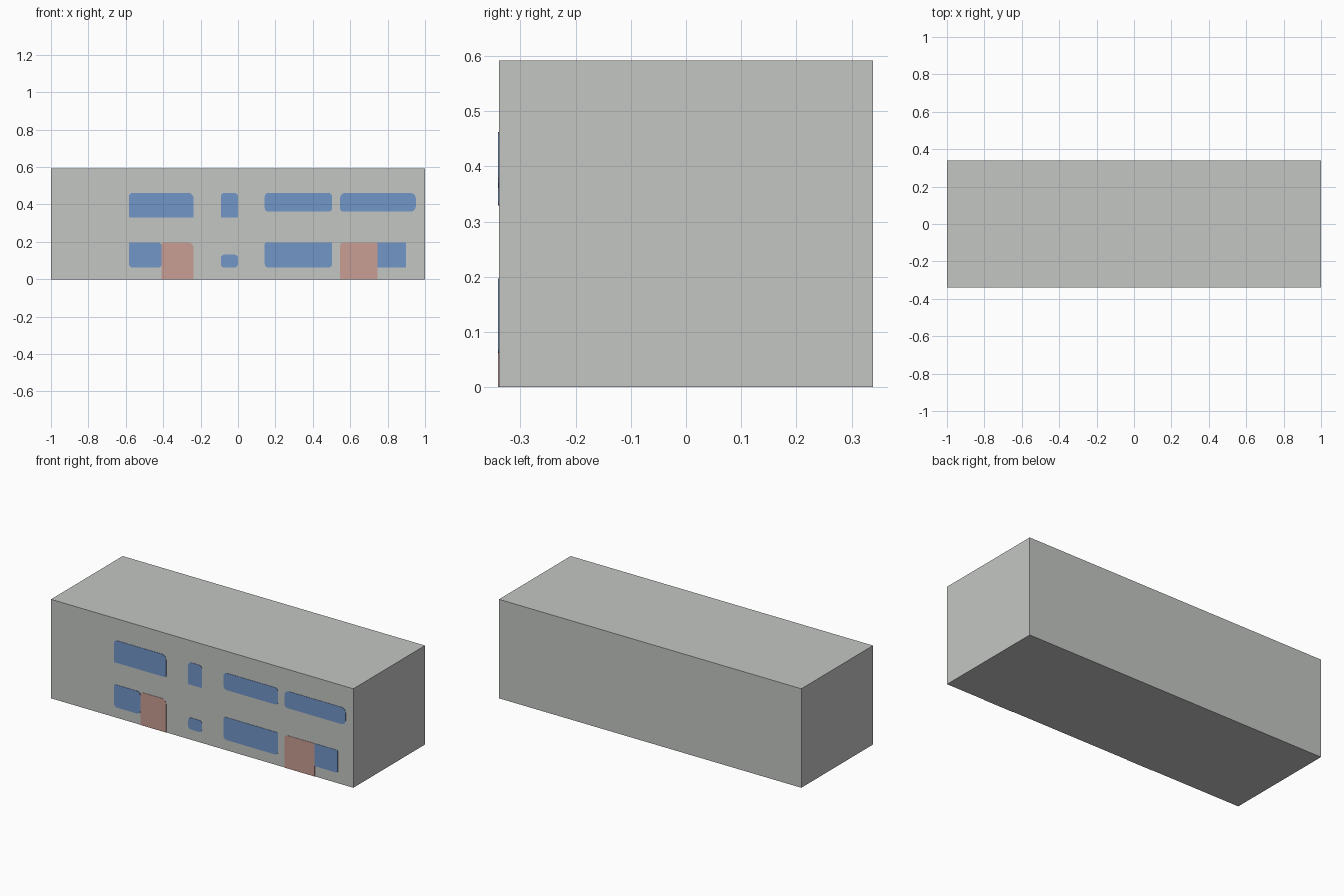
import bpy, bmesh, math

if "Cube" in bpy.data.objects:
    bpy.data.objects.remove(bpy.data.objects["Cube"])

W, D, H = 2.0, 0.677, 0.592      # body size
PLATE = 0.002                    # painted plate thickness


def material(name, rgb):
    m = bpy.data.materials.new(name)
    m.diffuse_color = (*rgb, 1.0)
    m.use_nodes = True
    m.node_tree.nodes["Principled BSDF"].inputs["Base Color"].default_value = m.diffuse_color
    return m


wall = material("wall_grey", (0.552, 0.565, 0.552))
glass = material("window_blue", (0.168, 0.305, 0.578))
door = material("door_pink", (0.578, 0.342, 0.296))


def finish(name, bm, mat):
    bmesh.ops.recalc_face_normals(bm, faces=bm.faces)
    me = bpy.data.meshes.new(name)
    bm.to_mesh(me)
    bm.free()
    me.materials.append(mat)
    ob = bpy.data.objects.new(name, me)
    bpy.context.collection.objects.link(ob)


def plate(name, x0, x1, z0, z1, radii, mat):
    """Thin rounded plate on the front wall; radii: bottom left, bottom right, top right, top left."""
    bm = bmesh.new()
    corners = [(x0, z0, 1, 1), (x1, z0, -1, 1), (x1, z1, -1, -1), (x0, z1, 1, -1)]
    verts = []
    for i, ((x, z, sx, sz), r) in enumerate(zip(corners, radii)):
        steps = 4 if r else 0
        for k in range(steps + 1):
            a = math.pi + (i + k / max(steps, 1)) * math.pi / 2
            verts.append(bm.verts.new((x + r * (sx + math.cos(a)), -D / 2,
                                       z + r * (sz + math.sin(a)))))
    face = bm.faces.new(verts)
    new = bmesh.ops.extrude_face_region(bm, geom=[face])["geom"]
    bmesh.ops.translate(bm, vec=(0, -PLATE, 0),
                        verts=[g for g in new if isinstance(g, bmesh.types.BMVert)])
    finish(name, bm, mat)


# Building body
bm = bmesh.new()
bmesh.ops.create_cube(bm, size=1)
bmesh.ops.scale(bm, vec=(W, D, H), verts=bm.verts)
bmesh.ops.translate(bm, vec=(0, 0, H / 2), verts=bm.verts)
finish("building_body", bm, wall)

# Upper windows
TOP = 0.462
s, m, l = 0.008, 0.02, 0.03
plate("upper_window_1", -0.583, -0.237, 0.329, TOP, (s, s, l, m), glass)
plate("upper_window_2", -0.092, 0.0, 0.329, TOP, (s, s, m, m), glass)
plate("upper_window_3", 0.143, 0.503, 0.361, TOP, (m, m, m, m), glass)
plate("upper_window_4", 0.545, 0.951, 0.361, TOP, (m, l, l, l), glass)

# Lower windows
SILL, HEAD = 0.062, 0.197
plate("lower_window_1", -0.583, -0.408, SILL, HEAD, (m, m, m, s), glass)
plate("lower_window_2", -0.092, 0.0, SILL, 0.132, (m, m, m, m), glass)
plate("lower_window_3", 0.143, 0.503, SILL, HEAD, (m, m, s, s), glass)
plate("lower_window_4", 0.746, 0.898, SILL, HEAD, (0, s, s, 0), glass)

# Doors
plate("left_door", -0.408, -0.237, 0.0, HEAD, (0, 0, l, 0.01), door)
plate("right_door", 0.545, 0.746, 0.0, HEAD, (0, 0, 0, m), door)
